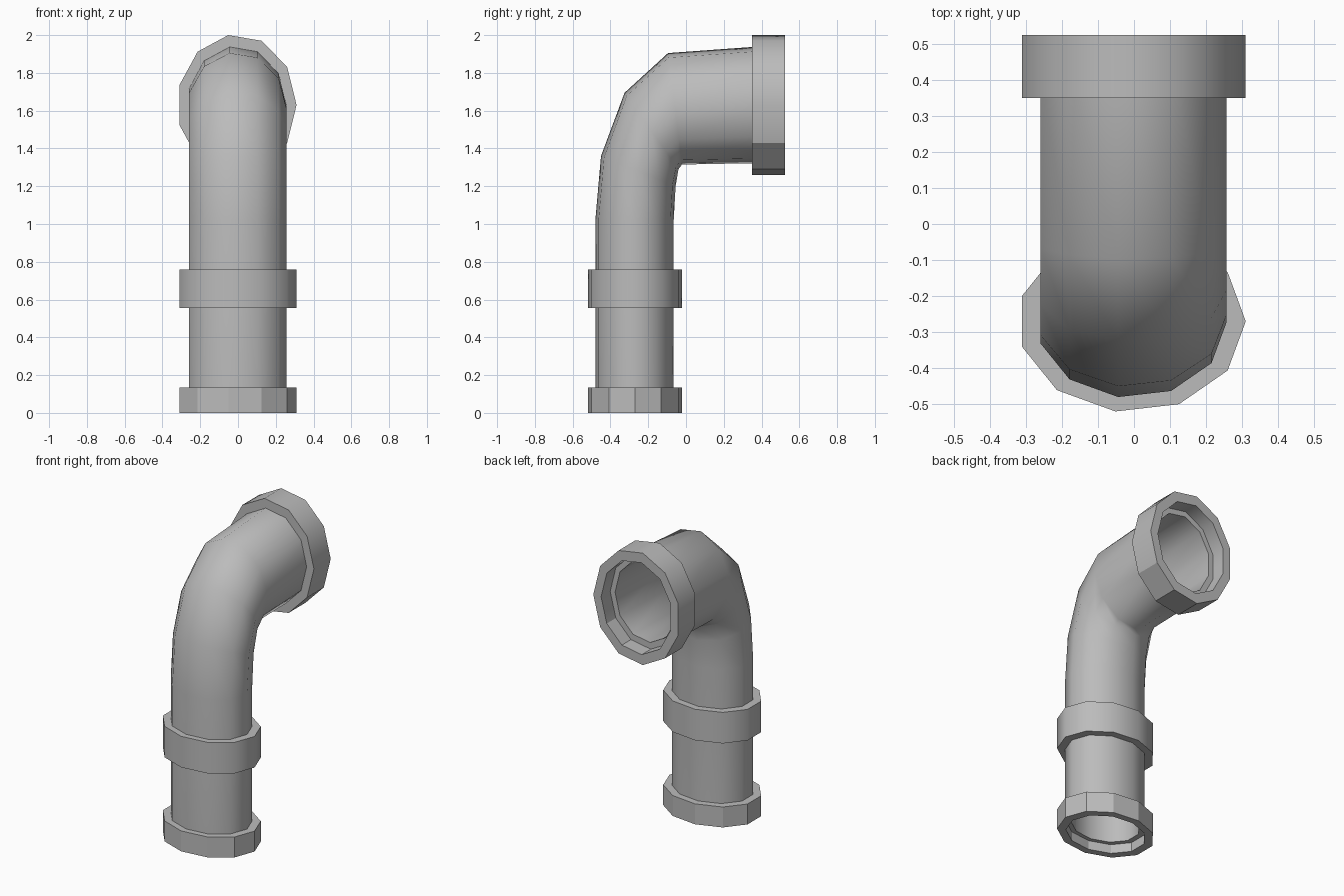
import bpy, math

SIDES = 11
CENTRE_X = -0.0065
REACH = math.sin(math.tau * 3 / SIDES)   # height of the highest corner of a unit polygon

if "Cube" in bpy.data.objects:
    bpy.data.objects.remove(bpy.data.objects["Cube"])

grey = bpy.data.materials.new("pipe grey")
grey.use_nodes = True
grey.diffuse_color = (0.5, 0.5, 0.5, 1)
grey.node_tree.nodes["Principled BSDF"].inputs["Base Color"].default_value = (0.5, 0.5, 0.5, 1)


def ring(outer, inner, rx, scale=1.0):
    """Elliptical polygon spanning two (y, z) points on the outside and inside of the bend."""
    cy, cz = (outer[0] + inner[0]) / 2, (outer[1] + inner[1]) / 2
    hy, hz = (outer[0] - cy) / REACH, (outer[1] - cz) / REACH
    points = []
    for k in range(SIDES):
        a = math.tau * k / SIDES
        c, s = scale * math.cos(a), scale * math.sin(a)
        points.append((CENTRE_X + rx * c, cy + hy * s, cz + hz * s))
    return points


def loft(name, rings, smooth=True):
    """Skin a closed loop of rings, so every part is a hollow solid."""
    n = len(rings)
    verts = [p for r in rings for p in r]
    faces = []
    for i in range(n):
        for k in range(SIDES):
            j, m = (i + 1) % n, (k + 1) % SIDES
            faces.append((i * SIDES + k, i * SIDES + m, j * SIDES + m, j * SIDES + k))
    mesh = bpy.data.meshes.new(name)
    mesh.from_pydata(verts, [], faces)
    mesh.materials.append(grey)
    obj = bpy.data.objects.new(name, mesh)
    bpy.context.collection.objects.link(obj)
    bpy.ops.object.select_all(action='DESELECT')
    obj.select_set(True)
    bpy.context.view_layer.objects.active = obj
    bpy.ops.object.mode_set(mode='EDIT')
    bpy.ops.mesh.select_all(action='SELECT')
    bpy.ops.mesh.normals_make_consistent(inside=False)
    bpy.ops.object.mode_set(mode='OBJECT')
    if smooth:
        bpy.ops.object.shade_smooth_by_angle(angle=math.radians(62))
    return obj


def collar(name, start, end, smooth=True):
    """Thick sleeve between two (outer, inner) sections."""
    rx, bore = 0.3165, 0.82
    return loft(name, [ring(*start, rx), ring(*end, rx),
                       ring(*end, rx, bore), ring(*start, rx, bore)], smooth)


# Bent pipe: outer wall up the path, inner wall back down
path = [((-0.48, 0.06), (-0.065, 0.06)),
        ((-0.48, 1.02), (-0.065, 1.02)),
        ((-0.45, 1.36), (-0.055, 1.20)),
        ((-0.325, 1.695), (-0.04, 1.29)),
        ((-0.095, 1.905), (-0.02, 1.315)),
        ((0.43, 1.943), (0.43, 1.323))]
outside = [ring(o, i, 0.2634) for o, i in path]
inside = [ring(o, i, 0.2634, 0.85) for o, i in path]
loft("bent_pipe", outside + inside[::-1])

# Collars on the upright leg
def level(z):
    return (-0.52, z), (-0.02, z)

collar("bottom_collar", level(0), level(0.135), smooth=False)
collar("middle_collar", level(0.555), level(0.76))

# Collar on the open rear end, faceted along its underside
def upright(y):
    return (y, 2.0), (y, 1.26)

rear = collar("rear_collar", upright(0.35), upright(0.525))
for face in rear.data.polygons:
    if face.center.z < 1.43:
        face.use_smooth = False
